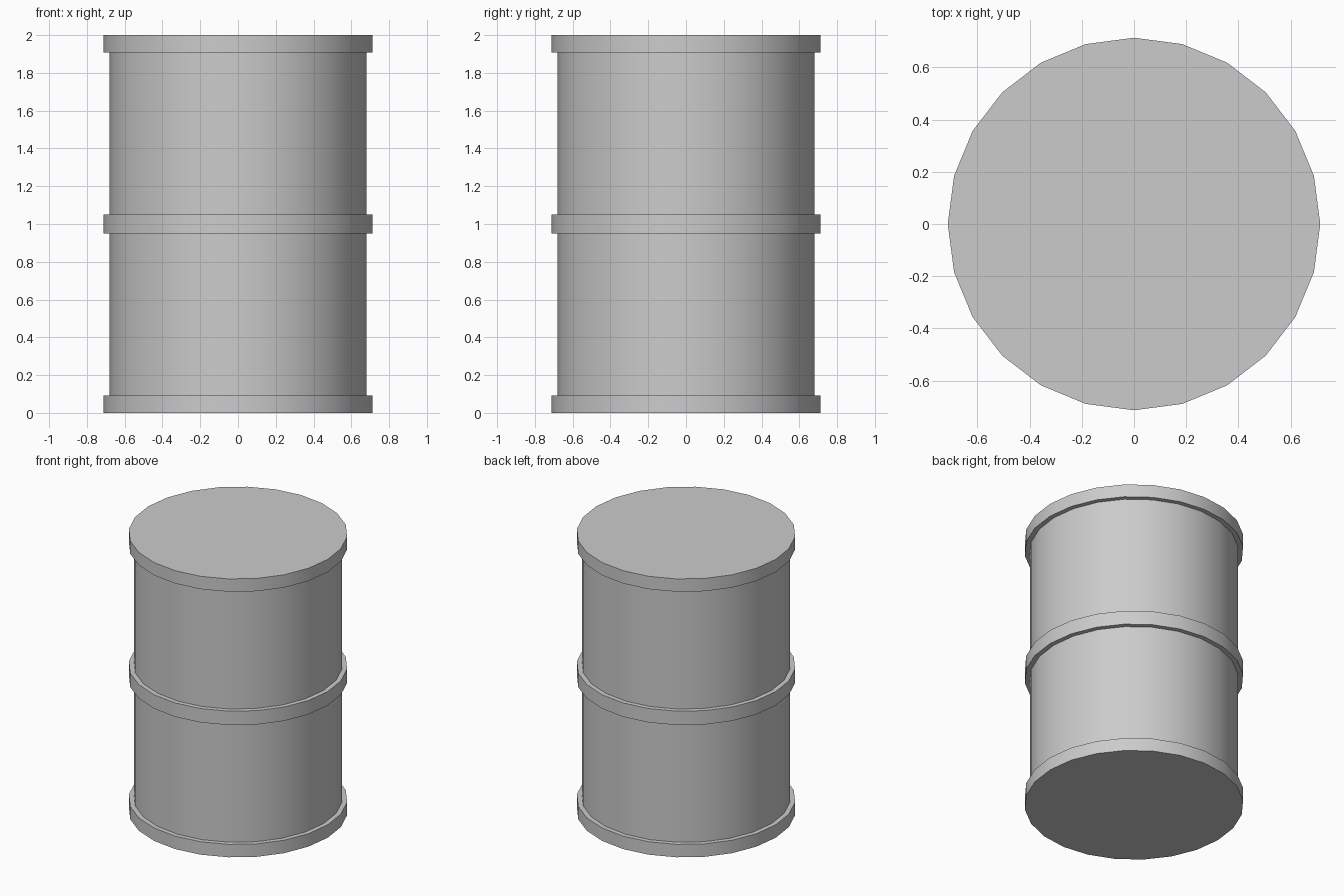
import bpy, bmesh, math

if "Cube" in bpy.data.objects:
    bpy.data.objects.remove(bpy.data.objects["Cube"])

SIDES = 24
R_BODY, R_HOOP = 0.68, 0.713

# Drum outline from bottom to top: (radius, height), with three raised hoops
profile = []
for low, high in ((0.0, 0.093), (0.95, 1.05), (1.908, 2.0)):
    if low > 0:
        profile.append((R_BODY, low))
    profile += [(R_HOOP, low), (R_HOOP, high)]
    if high < 2:
        profile.append((R_BODY, high))

# Revolve the outline into one closed shell with flat lids
bm = bmesh.new()
rings = [[bm.verts.new((r * math.cos(math.tau * i / SIDES),
                        r * math.sin(math.tau * i / SIDES), z))
          for i in range(SIDES)] for r, z in profile]
for a, b in zip(rings, rings[1:]):
    for i in range(SIDES):
        j = (i + 1) % SIDES
        bm.faces.new((a[i], a[j], b[j], b[i]))
bm.faces.new(rings[0][::-1])
bm.faces.new(rings[-1])

mesh = bpy.data.meshes.new("barrel")
bm.to_mesh(mesh)
bm.free()
barrel = bpy.data.objects.new("barrel", mesh)
bpy.context.collection.objects.link(barrel)

# Smooth round sides, crisp hoop edges
bpy.context.view_layer.objects.active = barrel
barrel.select_set(True)
bpy.ops.object.shade_smooth_by_angle(angle=math.radians(30))
